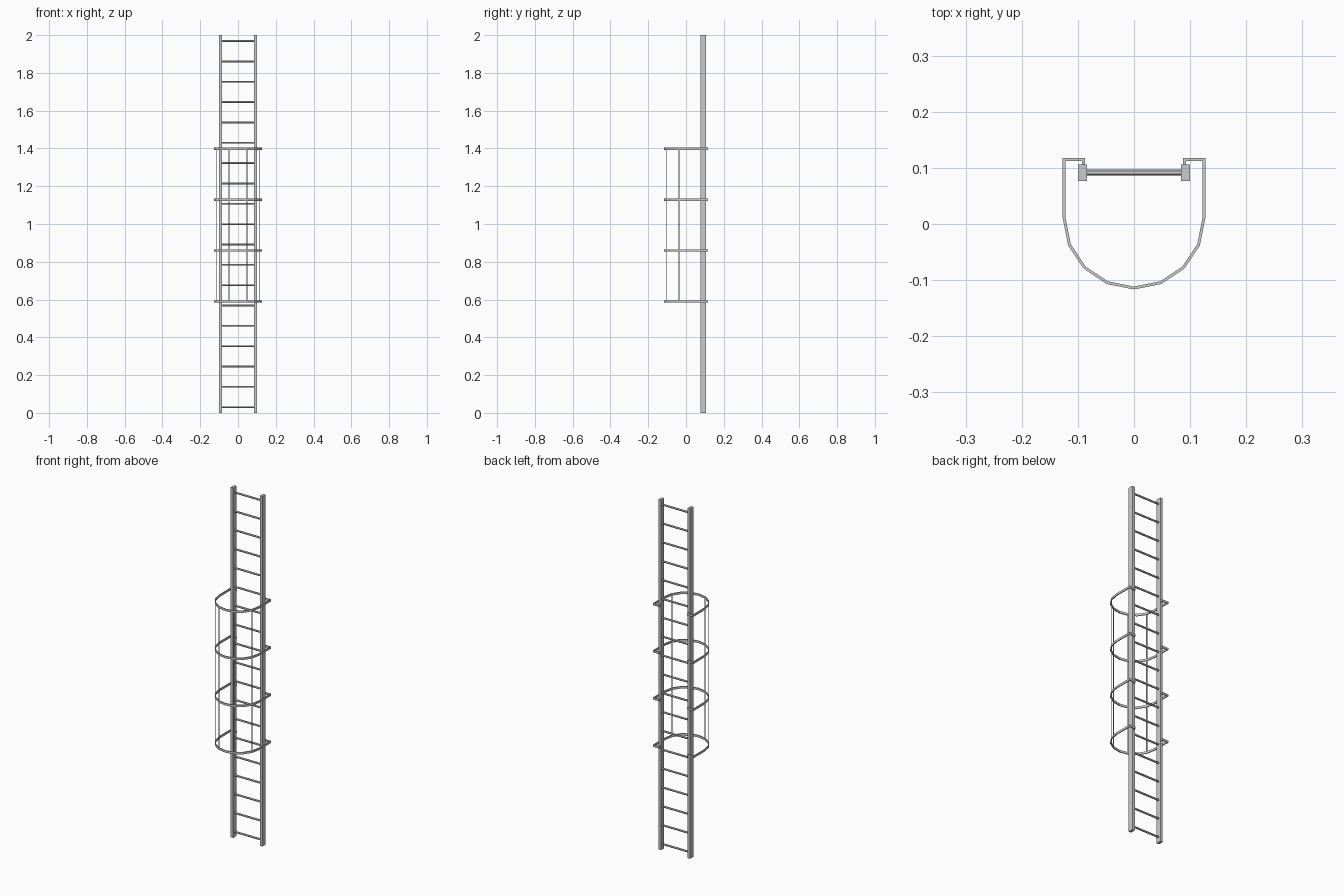
import bpy, bmesh, math
from mathutils import Vector, Matrix

if "Cube" in bpy.data.objects:
    bpy.data.objects.remove(bpy.data.objects["Cube"])

RAIL_X, RAIL_Y = 0.092, 0.0915
R, CY, BACK = 0.1245, 0.0105, 0.115   # cage radius, arc centre, rear return


def make(name, bm):
    bmesh.ops.recalc_face_normals(bm, faces=bm.faces)
    me = bpy.data.meshes.new(name)
    bm.to_mesh(me)
    bm.free()
    ob = bpy.data.objects.new(name, me)
    bpy.context.collection.objects.link(ob)
    return ob


def box(name, loc, size, turn=0):
    bm = bmesh.new()
    bmesh.ops.create_cube(bm, size=1, matrix=Matrix.Translation(loc)
                          @ Matrix.Rotation(turn, 4, 'Z')
                          @ Matrix.Diagonal((*size, 1)))
    return make(name, bm)


def ribbon(name, path, z, thick, height):
    # Flat bar swept along a plan path with mitred corners
    bm = bmesh.new()
    pts = [Vector(p) for p in path]
    dirs = [(b - a).normalized() for a, b in zip(pts, pts[1:])]
    rings = []
    for i, p in enumerate(pts):
        d0, d1 = dirs[max(i - 1, 0)], dirs[min(i, len(dirs) - 1)]
        n0, n1 = Vector((-d0.y, d0.x)), Vector((-d1.y, d1.x))
        m = (n0 + n1).normalized()
        m *= thick / 2 / m.dot(n0)
        rings.append([bm.verts.new((p.x + s * m.x, p.y + s * m.y, z + h * height / 2))
                      for s, h in ((-1, -1), (1, -1), (1, 1), (-1, 1))])
    for a, b in zip(rings, rings[1:]):
        for k in range(4):
            j = (k + 1) % 4
            bm.faces.new((a[k], a[j], b[j], b[k]))
    bm.faces.new(rings[0])
    bm.faces.new(rings[-1])
    return make(name, bm)


# Side rails
for side, s in (("left", -1), ("right", 1)):
    box(f"{side}_rail", (s * RAIL_X, RAIL_Y, 1), (0.016, 0.029, 2))

# Rungs
for i in range(19):
    bm = bmesh.new()
    mat = (Matrix.Translation((0, RAIL_Y, 0.030 + i * 0.1077))
           @ Matrix.Rotation(math.pi / 2, 4, 'Y'))
    bmesh.ops.create_cone(bm, cap_ends=True, segments=6, radius1=0.0053,
                          radius2=0.0053, depth=2 * RAIL_X - 0.01, matrix=mat)
    make(f"rung_{i + 1}", bm)

# Safety cage hoops, hooked round behind the rails
arc = [(R * math.cos(a), CY - R * math.sin(a))
       for a in (math.pi * k / 8 for k in range(9))]
path = ([(0.09, 0.1), (0.09, BACK), (R, BACK)] + arc
        + [(-R, BACK), (-0.09, BACK), (-0.09, 0.1)])
for i in range(4):
    ribbon(f"cage_hoop_{i + 1}", path, 0.590 + i * 0.2695, 0.005, 0.012)

# Thin vertical cage straps
for i, k in enumerate((1, 3, 5, 7)):
    a = math.pi * k / 8
    box(f"cage_strap_{i + 1}", (R * math.cos(a), CY - R * math.sin(a), 0.994),
        (0.0015, 0.006, 0.81), -a)
